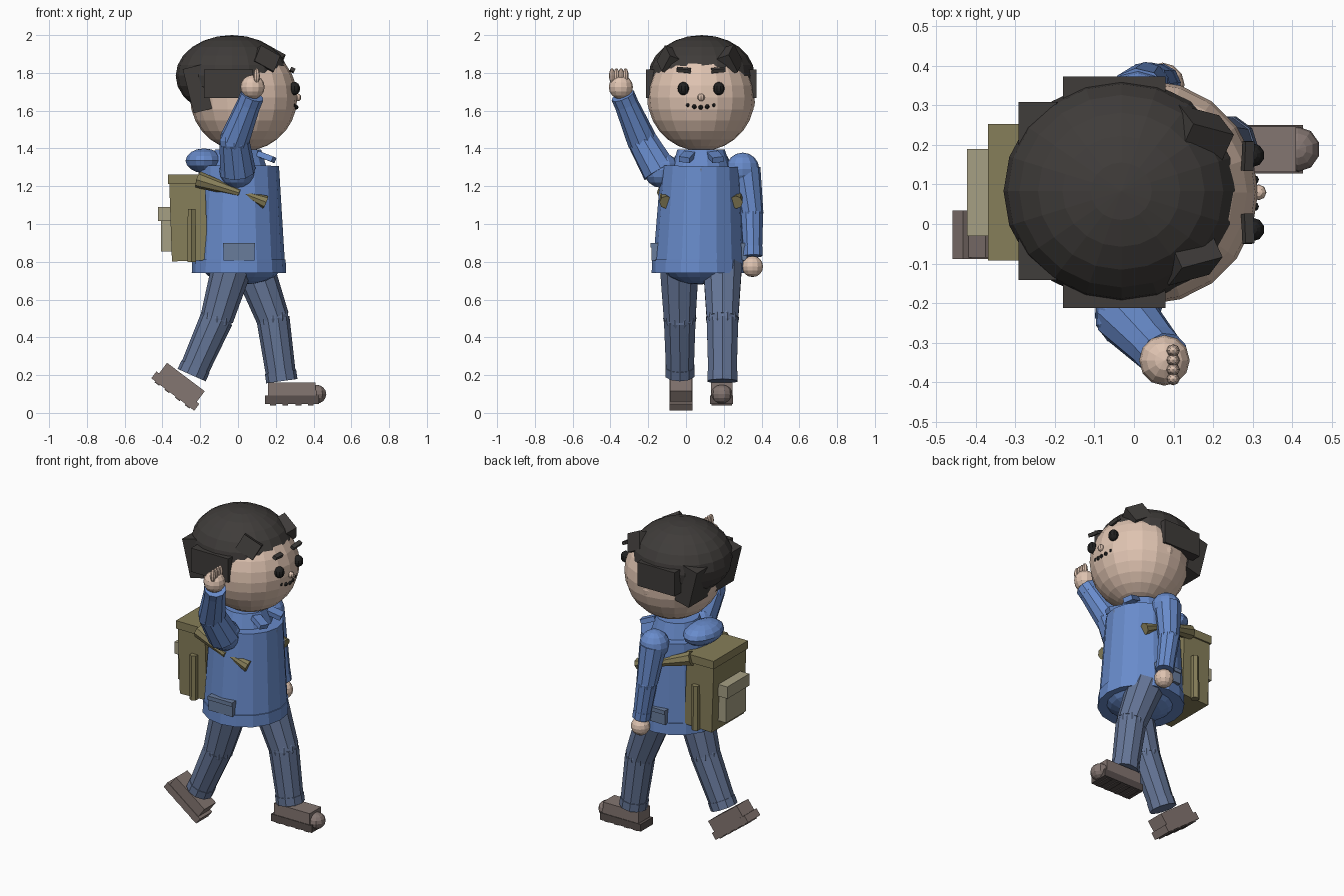
import bpy, math
from mathutils import Vector, Matrix

COLORS = {
    "skin": (0.74, 0.55, 0.44), "hair": (0.05, 0.045, 0.042), "blue": (0.14, 0.26, 0.60),
    "denim": (0.13, 0.18, 0.31), "shoe": (0.23, 0.18, 0.165), "sole": (0.10, 0.08, 0.075),
    "pack": (0.24, 0.21, 0.10), "pouch": (0.38, 0.35, 0.23), "black": (0.015, 0.015, 0.015),
    "slate": (0.14, 0.20, 0.33),
}
MATS = {}
for key, rgb in COLORS.items():
    MATS[key] = bpy.data.materials.new(key)
    MATS[key].diffuse_color = (*rgb, 1)

CY = 0.08  # the body's mirror plane


def finish(name, mat):
    ob = bpy.context.object
    ob.name = name
    ob.data.materials.append(MATS[mat])
    return ob


def box(name, mat, loc, size, rot=(0, 0, 0)):
    bpy.ops.mesh.primitive_cube_add(size=1, location=loc, rotation=[math.radians(a) for a in rot])
    ob = finish(name, mat)
    ob.scale = size
    return ob


def ball(name, mat, loc, radii, seg=12, rings=8):
    bpy.ops.mesh.primitive_uv_sphere_add(segments=seg, ring_count=rings, radius=1, location=loc)
    ob = finish(name, mat)
    ob.scale = radii if isinstance(radii, tuple) else (radii,) * 3
    return ob


def tube(name, mat, a, b, ra, rb, sides=10):
    a, b = Vector(a), Vector(b)
    bpy.ops.mesh.primitive_cone_add(vertices=sides, radius1=ra, radius2=rb, depth=(b - a).length,
                                    location=(a + b) / 2)
    ob = finish(name, mat)
    ob.rotation_euler = (b - a).to_track_quat('Z', 'Y').to_euler()
    return ob


def limb(name, mat, pts, radii):
    """Two tapered segments, a joint ball and a cuff at the end."""
    a, b, c = (Vector(p) for p in pts)
    tube(name + "_upper", mat, a, b, radii[0], radii[1])
    ball(name + "_joint", mat, b, radii[1], 10, 8)
    tube(name + "_lower", mat, b, c, radii[1], radii[2])
    d = (c - b).normalized()
    tube(name + "_cuff", mat, c - d * 0.05, c, radii[2] * 1.07, radii[2] * 1.07)


# Head and face
ball("head", "skin", (0.03, CY, 1.67), 0.284, 20, 14)
ball("nose", "skin", (0.315, CY, 1.67), 0.02, 8, 6)
for s in (-1, 1):
    ball("ear", "skin", (0.03, CY + s * 0.255, 1.645), (0.04, 0.03, 0.05), 8, 6)
    ball("eye", "black", (0.30, CY + s * 0.094, 1.717), (0.03, 0.03, 0.035), 10, 8)
    box("eyebrow", "hair", (0.288, CY + s * 0.092, 1.815), (0.025, 0.075, 0.02), (s * 6, 25, 0))
for i in range(-2, 3):
    ball("mouth_dot", "black", (0.308 - 0.004 * i * i, CY - 0.002 + i * 0.034, 1.618 + 0.003 * i * i),
         0.012, 8, 6)

# Hair cap, side and back blocks, front tufts
ball("hair_cap", "hair", (-0.032, CY + 0.003, 1.785), (0.298, 0.281, 0.215), 20, 12)
for s in (-1, 1):
    box("hair_side", "hair", (-0.05, CY + s * 0.255, 1.743), (0.26, 0.075, 0.15))
box("hair_back", "hair", (-0.215, CY + 0.003, 1.715), (0.10, 0.45, 0.24), (0, -14, 0))
box("hair_tuft_left", "hair", (0.165, CY + 0.145, 1.865), (0.12, 0.09, 0.11), (20, 28, -15))
box("hair_tuft_right", "hair", (0.14, CY - 0.165, 1.865), (0.12, 0.08, 0.10), (-20, 28, 15))

# Jacket
tube("jacket_body", "blue", (0.005, 0.07, 0.80), (0.005, CY, 1.306), 0.243, 0.212, 16)
tube("jacket_hem", "blue", (0.005, 0.068, 0.74), (0.005, 0.068, 0.812), 0.25, 0.247, 16)
ball("jacket_underside", "blue", (0.02, 0.075, 0.775), (0.21, 0.20, 0.095), 16, 10)
tube("collar", "blue", (0, CY, 1.27), (0, CY, 1.395), 0.165, 0.125, 14)
ball("hood", "blue", (-0.18, CY, 1.335), (0.1, 0.15, 0.065), 14, 8)
box("zip_tab", "slate", (0.208, CY, 1.275), (0.02, 0.012, 0.04))
for s in (-1, 1):
    box("collar_flap", "blue", (0.15, CY + s * 0.075, 1.355), (0.09, 0.06, 0.03), (s * 8, 20, s * 20))
    box("jacket_pocket", "slate", (0.005, 0.07 + s * 0.232, 0.845), (0.165, 0.04, 0.075))
    box("pocket_flap", "slate", (0.005, 0.07 + s * 0.236, 0.887), (0.17, 0.045, 0.025))

# Raised arm with hand and fingers
ball("raised_shoulder", "blue", (-0.005, -0.13, 1.285), 0.094, 12, 8)
limb("raised_arm", "blue", [(0, -0.14, 1.28), (-0.02, -0.232, 1.44), (0.075, -0.335, 1.68)],
     (0.094, 0.08, 0.06))
ball("raised_hand", "skin", (0.077, -0.345, 1.725), 0.064)
for i in range(4):
    ball("finger", "skin", (0.099, -0.392 + i * 0.024, 1.785), (0.017, 0.016, 0.04), 8, 6)

# Hanging arm
ball("hanging_shoulder", "blue", (0.01, 0.30, 1.29), 0.088, 12, 8)
limb("hanging_arm", "blue", [(0.01, 0.315, 1.29), (0.03, 0.348, 1.06), (0.065, 0.352, 0.83)],
     (0.08, 0.062, 0.051))
ball("hanging_hand", "skin", (0.072, 0.352, 0.775), 0.056)

# Legs in mid stride
limb("rear_leg", "denim", [(-0.03, -0.035, 0.78), (-0.112, -0.033, 0.50), (-0.245, -0.032, 0.20)],
     (0.108, 0.088, 0.076))
limb("front_leg", "denim", [(0.08, 0.193, 0.78), (0.185, 0.193, 0.50), (0.232, 0.193, 0.168)],
     (0.108, 0.088, 0.078))


def shoe(name, loc, pitch, toe):
    """Upper, sole, tread bars and optional round toe, pitched about y."""
    parts = [box(name + "_upper", "shoe", (0, 0, 0.022), (0.25, 0.115, 0.076)),
             box(name + "_sole", "sole" if toe else "shoe", (0, 0, -0.033), (0.285, 0.122, 0.045))]
    parts += [box(name + "_tread", "sole", (x, 0, -0.056), (0.03, 0.11, 0.012))
              for x in (-0.1, -0.035, 0.035, 0.1)]
    if toe:
        parts.append(ball(name + "_toe", "shoe", (0.13, 0, -0.003), (0.055, 0.057, 0.05), 10, 8))
    m = Matrix.Translation(loc) @ Matrix.Rotation(math.radians(pitch), 4, 'Y')
    for p in parts:
        p.matrix_world = m @ Matrix.LocRotScale(p.location, None, p.scale)


shoe("front_shoe", (0.285, 0.189, 0.102), 0, True)
shoe("rear_shoe", (-0.312, -0.027, 0.142), 37, False)

# Backpack with lid, pouch, side bars and straps
box("pack_body", "pack", (-0.262, CY, 1.015), (0.19, 0.325, 0.42), (0, -2, 0))
box("pack_lid", "pack", (-0.267, CY, 1.237), (0.205, 0.345, 0.05))
box("pack_pouch", "pouch", (-0.375, CY, 0.945), (0.065, 0.20, 0.18))
box("pouch_flap", "pouch", (-0.385, CY, 1.053), (0.075, 0.22, 0.075))
for s in (-1, 1):
    tube("pack_side_bar", "pack", (-0.245, CY + s * 0.172, 0.80), (-0.245, CY + s * 0.172, 1.08),
         0.026, 0.024, 6)
    tube("strap_upper", "pack", (-0.21, CY + s * 0.16, 1.235), (0.01, CY + s * 0.215, 1.165),
         0.045, 0.02, 8)
    tube("strap_lower", "pack", (0.02, CY + s * 0.205, 1.165), (0.145, CY + s * 0.185, 1.115),
         0.012, 0.036, 8)
